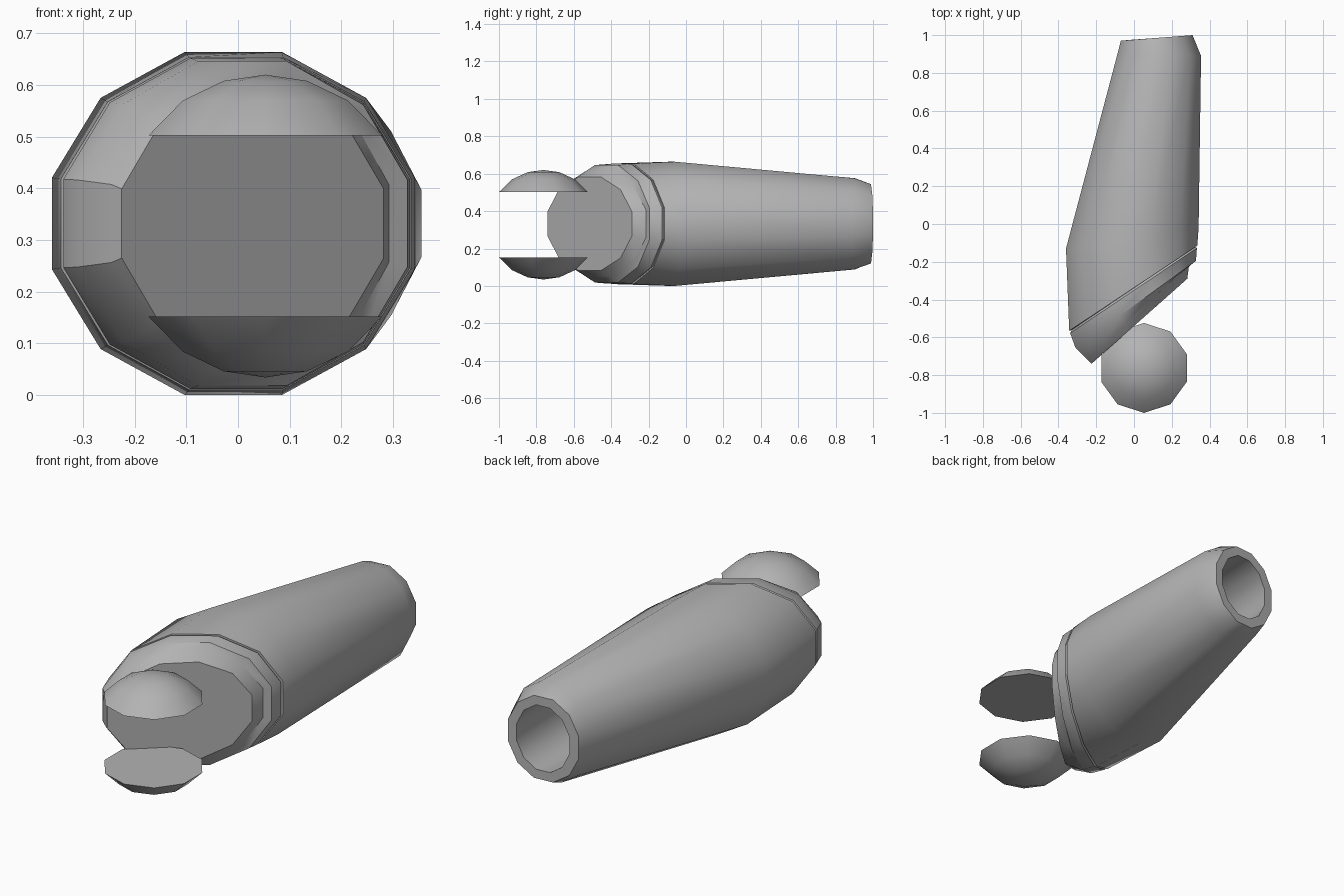
import bpy
import bmesh
import math

if "Cube" in bpy.data.objects:
    bpy.data.objects.remove(bpy.data.objects["Cube"], do_unlink=True)

MID_Z = 0.332
SIDES = 12

grey = bpy.data.materials.new("plain_grey")
grey.use_nodes = True
colour = (0.45, 0.45, 0.45, 1)
grey.diffuse_color = colour
grey.node_tree.nodes["Principled BSDF"].inputs["Base Color"].default_value = colour


def finish(name, bm, angle):
    """Turn a bmesh into a smooth shaded object."""
    bmesh.ops.recalc_face_normals(bm, faces=bm.faces)
    mesh = bpy.data.meshes.new(name)
    bm.to_mesh(mesh)
    bm.free()
    mesh.materials.append(grey)
    obj = bpy.data.objects.new(name, mesh)
    bpy.context.collection.objects.link(obj)
    bpy.ops.object.select_all(action="DESELECT")
    obj.select_set(True)
    bpy.context.view_layer.objects.active = obj
    bpy.ops.object.shade_smooth_by_angle(angle=math.radians(angle))
    return obj


def bridge(bm, a, b):
    n = len(a)
    for i in range(n):
        bm.faces.new((a[i], a[(i + 1) % n], b[(i + 1) % n], b[i]))


def loft(name, sections, angle=32):
    """Join slanted rings, each given by two end points (x, y) and a half height."""
    bm = bmesh.new()
    rings = []
    flat = math.cos(math.pi / SIDES)
    for x0, y0, x1, y1, half in sections:
        ring = []
        for k in range(SIDES):
            a = (k + 0.5) * 2 * math.pi / SIDES
            t = 0.5 + 0.5 * math.cos(a) / flat
            ring.append(bm.verts.new((x0 + (x1 - x0) * t, y0 + (y1 - y0) * t,
                                      MID_Z + half * math.sin(a) / flat)))
        rings.append(ring)
    for a, b in zip(rings, rings[1:]):
        bridge(bm, a, b)
    bm.faces.new(rings[0])
    bm.faces.new(rings[-1])
    return finish(name, bm, angle)


# Tapered sleeve with a socket in its back end
loft("sleeve", [
    (-0.08, 0.45, 0.28, 0.45, 0.17),
    (-0.02, 0.975, 0.265, 0.995, 0.165),
    (-0.07, 0.97, 0.31, 1.0, 0.212),
    (-0.085, 0.91, 0.355, 0.89, 0.244),
    (-0.36, -0.13, 0.342, -0.02, 0.332),
    (-0.343, -0.565, 0.335, -0.115, 0.322),
    (-0.325, -0.56, 0.32, -0.12, 0.308),
])

# Slanted collar with the raised front face
loft("collar", [
    (-0.32, -0.54, 0.315, -0.11, 0.305),
    (-0.338, -0.578, 0.333, -0.128, 0.32),
    (-0.31, -0.655, 0.328, -0.195, 0.314),
    (-0.245, -0.72, 0.292, -0.215, 0.282),
    (-0.225, -0.74, 0.282, -0.29, 0.25),
])


# Two facing shallow domes in front of the collar
def dome(name, z, direction):
    bm = bmesh.new()
    count = 10
    rings = []
    for radius, height in ((0.238, 0), (0.168, 0.068), (0.085, 0.106)):
        rings.append([bm.verts.new((0.053 + radius * math.cos(a),
                                    -0.762 + radius * math.sin(a),
                                    z + direction * height))
                      for a in (math.tau * k / count - math.pi / 2
                                for k in range(count))])
    for a, b in zip(rings, rings[1:]):
        bridge(bm, a, b)
    bm.faces.new(rings[0])
    tip = bm.verts.new((0.053, -0.762, z + direction * 0.118))
    for i in range(count):
        bm.faces.new((rings[-1][i], rings[-1][(i + 1) % count], tip))
    return finish(name, bm, 40)


dome("upper_dome", 0.502, 1)
dome("lower_dome", 0.152, -1)
